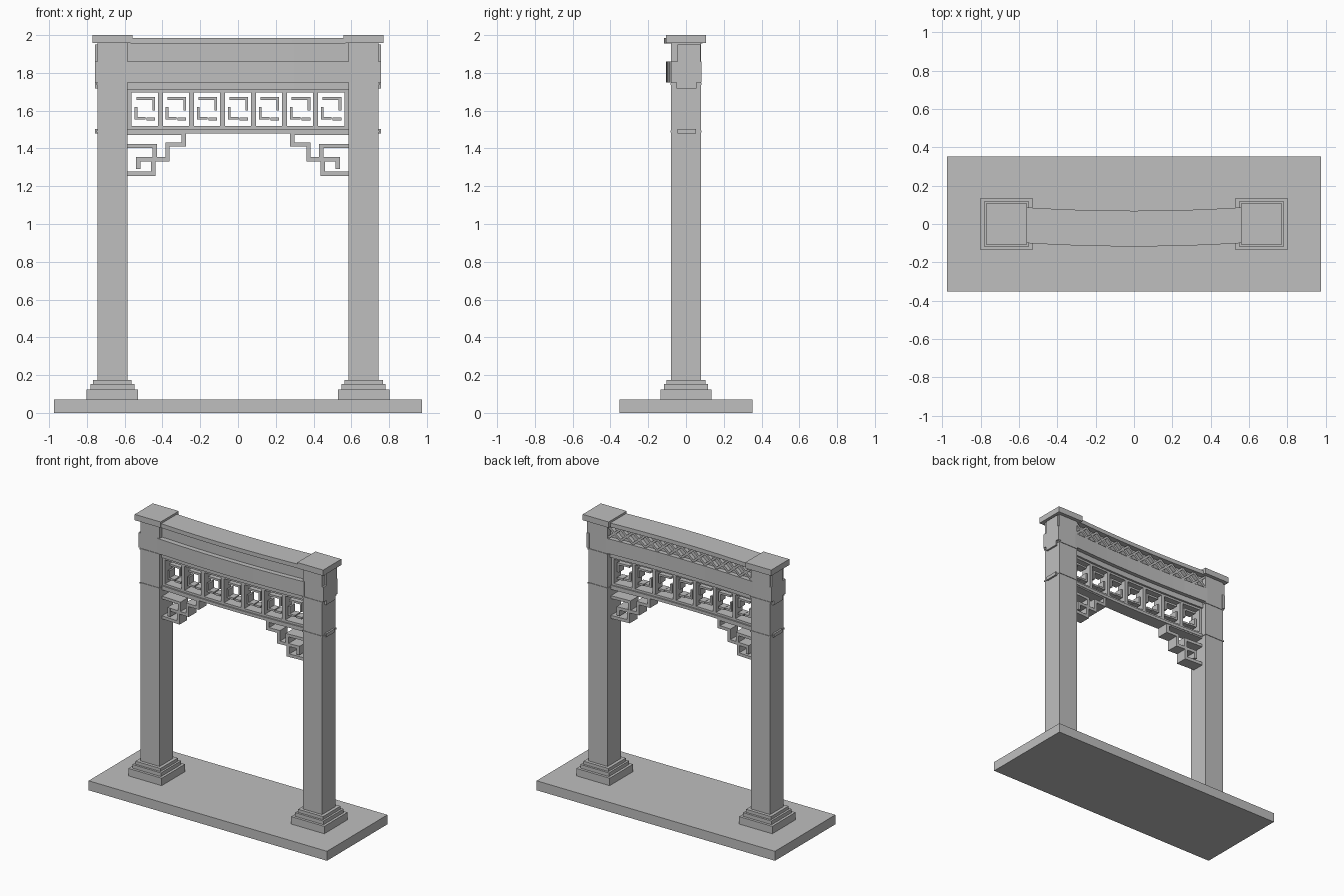
import bpy, bmesh, math

if "Cube" in bpy.data.objects:
    bpy.data.objects.remove(bpy.data.objects["Cube"])

stone = bpy.data.materials.new("plain_grey")
stone.diffuse_color = (0.52, 0.52, 0.52, 1)
stone.use_nodes = True
stone.node_tree.nodes["Principled BSDF"].inputs["Base Color"].default_value = stone.diffuse_color


def bow(x):
    # forward bow of everything spanning between the columns
    return -0.004 - 0.019 * max(0.0, 1 - (x / 0.585) ** 2)


def prism(bm, pts, y0, y1):
    # closed xz outline extruded along y
    a = [bm.verts.new((x, y0, z)) for x, z in pts]
    b = [bm.verts.new((x, y1, z)) for x, z in pts]
    n = len(pts)
    bm.faces.new(a)
    bm.faces.new(b[::-1])
    for i in range(n):
        j = (i + 1) % n
        bm.faces.new((a[i], b[i], b[j], a[j]))


def box(bm, x0, x1, y0, y1, z0, z1, segs=1):
    xs = [x0 + (x1 - x0) * i / segs for i in range(segs + 1)]
    rings = [[bm.verts.new((x, y, z)) for y, z in
              ((y0, z0), (y1, z0), (y1, z1), (y0, z1))] for x in xs]
    for r, s in zip(rings, rings[1:]):
        for i in range(4):
            j = (i + 1) % 4
            bm.faces.new((r[i], r[j], s[j], s[i]))
    bm.faces.new(rings[0][::-1])
    bm.faces.new(rings[-1])


def bar(bm, p, q, w, y0, y1):
    # straight slanted bar in the xz plane
    dx, dz = q[0] - p[0], q[1] - p[1]
    l = math.hypot(dx, dz)
    nx, nz = -dz / l * w / 2, dx / l * w / 2
    prism(bm, [(p[0] + nx, p[1] + nz), (p[0] - nx, p[1] - nz),
               (q[0] - nx, q[1] - nz), (q[0] + nx, q[1] + nz)], y0, y1)


def finish(name, bm, bowed=False, mirror=False):
    if bowed:
        for v in bm.verts:
            v.co.y += bow(v.co.x)
    bmesh.ops.recalc_face_normals(bm, faces=bm.faces)
    me = bpy.data.meshes.new(name)
    bm.to_mesh(me)
    bm.free()
    me.materials.append(stone)
    ob = bpy.data.objects.new(name, me)
    bpy.context.collection.objects.link(ob)
    if mirror:
        ob.modifiers.new("mirror", 'MIRROR')
    return ob


def sq(bm, h, z0, z1):
    box(bm, 0.665 - h, 0.665 + h, -h, h, z0, z1)


# ground slab
bm = bmesh.new()
box(bm, -0.975, 0.975, -0.353, 0.353, 0, 0.07)
finish("base_slab", bm)

# columns, stepped feet, caps and thin bands, mirrored in x
bm = bmesh.new()
sq(bm, 0.079, 0.175, 1.958)
finish("columns", bm, mirror=True)
bm = bmesh.new()
for h, z0, z1 in ((0.136, 0.07, 0.125), (0.117, 0.125, 0.152), (0.102, 0.152, 0.175)):
    sq(bm, h, z0, z1)
finish("column_feet", bm, mirror=True)
bm = bmesh.new()
sq(bm, 0.106, 1.957, 2.0)
finish("column_caps", bm, mirror=True)
bm = bmesh.new()
for z in (1.49, 1.742):
    sq(bm, 0.083, z - 0.005, z + 0.005)
finish("column_bands", bm, mirror=True)

# beam ends showing on the outer column sides
bm = bmesh.new()
for y0, y1, z0, z1 in ((-0.046, 0.076, 1.86, 1.95), (-0.08, 0.083, 1.75, 1.86),
                       (-0.05, 0.055, 1.717, 1.75), (-0.046, 0.054, 1.478, 1.503)):
    box(bm, 0.735, 0.757, y0, y1, z0, z1)
finish("beam_ends", bm, mirror=True)

# bowed top board, recessed panel, main beam and rails
for name, y0, y1, z0, z1, e in (("top_board", -0.094, 0.092, 1.955, 1.985, 0.57),
                                ("upper_panel", -0.045, 0.05, 1.855, 1.957, 0.6),
                                ("main_beam", -0.082, 0.084, 1.75, 1.86, 0.6),
                                ("under_beam", -0.05, 0.055, 1.71, 1.752, 0.6),
                                ("lower_rail", -0.05, 0.05, 1.48, 1.502, 0.6)):
    bm = bmesh.new()
    box(bm, -e, e, y0, y1, z0, z1, 12)
    finish(name, bm, bowed=True)

# diamond lattice on the back of the upper panel
bm = bmesh.new()
n, w = 12, 1.17 / 12
for i in range(n):
    x = -0.585 + i * w
    bar(bm, (x, 1.866), (x + w, 1.95), 0.016, 0.045, 0.078)
    bar(bm, (x, 1.95), (x + w, 1.866), 0.016, 0.045, 0.0775)
finish("diamond_lattice", bm, bowed=True)

# seven framed fretwork cells
bm = bmesh.new()
D = 0.04
box(bm, -0.585, 0.585, -D, D, 1.695, 1.712, 14)
box(bm, -0.585, 0.585, -D, D, 1.498, 1.518, 14)
for i in range(8):
    x = -0.575 + i * 1.15 / 7
    h = 0.013 if 0 < i < 7 else 0.01
    box(bm, x - h, x + h, -D, D, 1.5, 1.71)
finish("lattice_frame", bm, bowed=True)
bm = bmesh.new()
for i in range(7):
    c = -0.575 + (i + 0.5) * 1.15 / 7
    for x0, x1, z0, z1 in ((-0.045, 0.052, 1.657, 1.672), (0.04, 0.054, 1.602, 1.672),
                           (-0.054, -0.04, 1.553, 1.62), (-0.054, 0.002, 1.553, 1.567),
                           (0.008, 0.054, 1.549, 1.564)):
        box(bm, c + x0, c + x1, -0.03, 0.03, z0, z1)
finish("lattice_frets", bm, bowed=True)

# stepped corner brackets
bm = bmesh.new()
for x0, x1, z0, z1 in ((0.275, 0.298, 1.41, 1.482), (0.275, 0.385, 1.41, 1.432),
                       (0.362, 0.385, 1.332, 1.432), (0.362, 0.54, 1.332, 1.354),
                       (0.517, 0.54, 1.29, 1.354), (0.43, 0.453, 1.34, 1.423),
                       (0.43, 0.587, 1.402, 1.423), (0.438, 0.46, 1.255, 1.345),
                       (0.438, 0.587, 1.255, 1.278), (0.275, 0.587, 1.47, 1.482)):
    box(bm, x0, x1, -0.045, 0.045, z0, z1)
finish("corner_brackets", bm, bowed=True, mirror=True)
